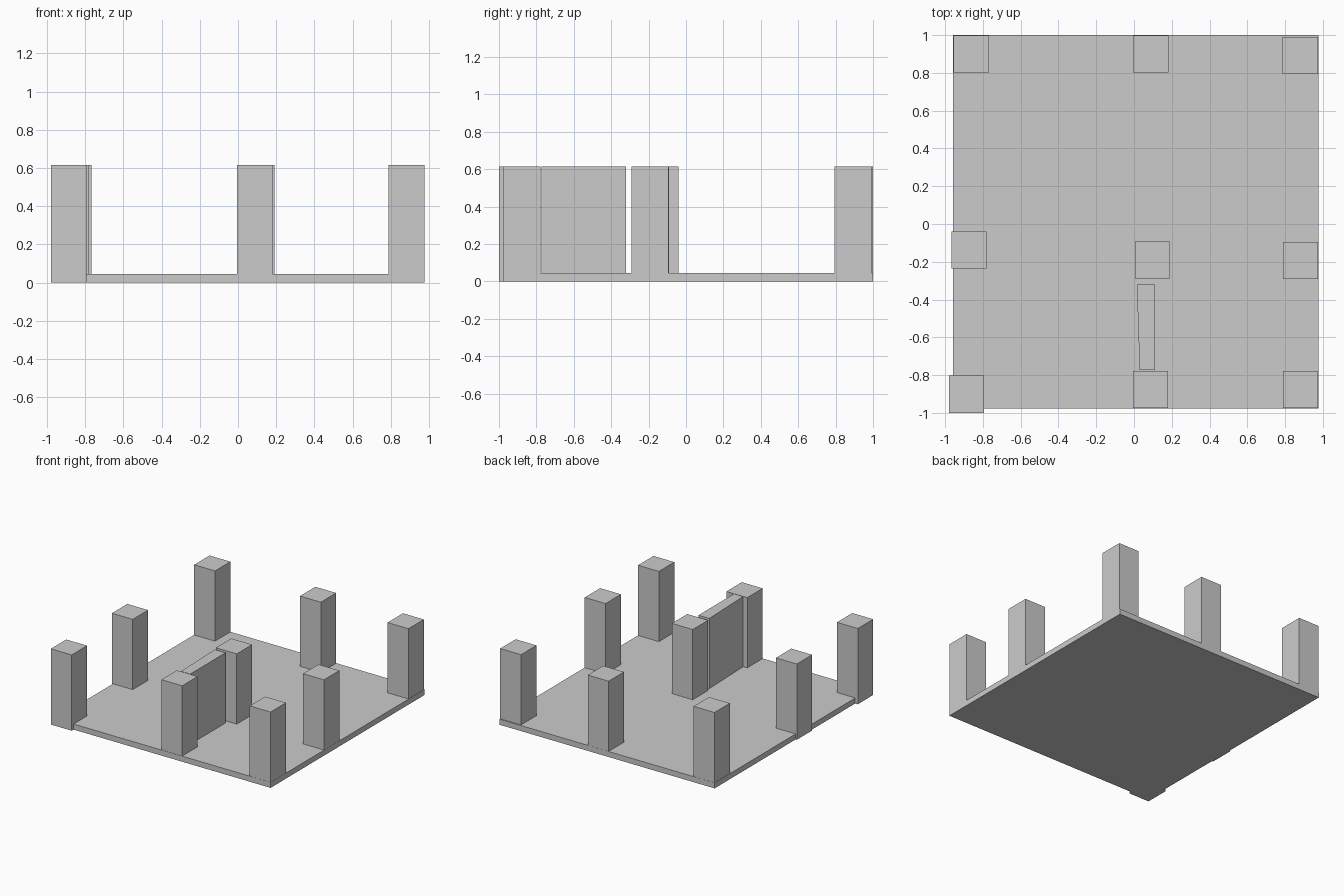
import bpy

if "Cube" in bpy.data.objects:
    bpy.data.objects.remove(bpy.data.objects["Cube"])


def prism(name, outline, z0, z1):
    """Extrude a counter-clockwise outline between two heights."""
    n = len(outline)
    verts = [(x, y, z) for z in (z0, z1) for x, y in outline]
    faces = [tuple(reversed(range(n))), tuple(range(n, 2 * n))]
    faces += [(i, (i + 1) % n, (i + 1) % n + n, i + n) for i in range(n)]
    mesh = bpy.data.meshes.new(name)
    mesh.from_pydata(verts, [], faces)
    obj = bpy.data.objects.new(name, mesh)
    bpy.context.collection.objects.link(obj)
    return obj


def box(name, x0, x1, y0, y1, z0, z1):
    return prism(name, [(x0, y0), (x1, y0), (x1, y1), (x0, y1)], z0, z1)


SLAB_TOP, TOP = 0.045, 0.615
PILLAR_X, PILLAR_Y = 0.187, 0.197

# Floor slab
box("floor_slab", -0.957, 0.976, -0.976, 1.0, 0, SLAB_TOP)

# Nine pillars, given by their left/front corner
pillars = {
    "back_left": (-0.955, 0.802), "back_middle": (-0.005, 0.802),
    "back_right": (0.787, 0.794),
    "centre_left": (-0.967, -0.236), "centre_middle": (0.004, -0.289),
    "centre_right": (0.788, -0.291),
    "front_left": (-0.98, -1.0), "front_middle": (-0.006, -0.974),
    "front_right": (0.788, -0.975),
}
for place, (x, y) in pillars.items():
    box(place + "_pillar", x, x + PILLAR_X, y, y + PILLAR_Y, 0, TOP)

# Slightly tapered wall between the middle pillars
prism("partition_wall",
      [(0.03, -0.773), (0.112, -0.773), (0.112, -0.32), (0.015, -0.32)],
      SLAB_TOP, TOP)
